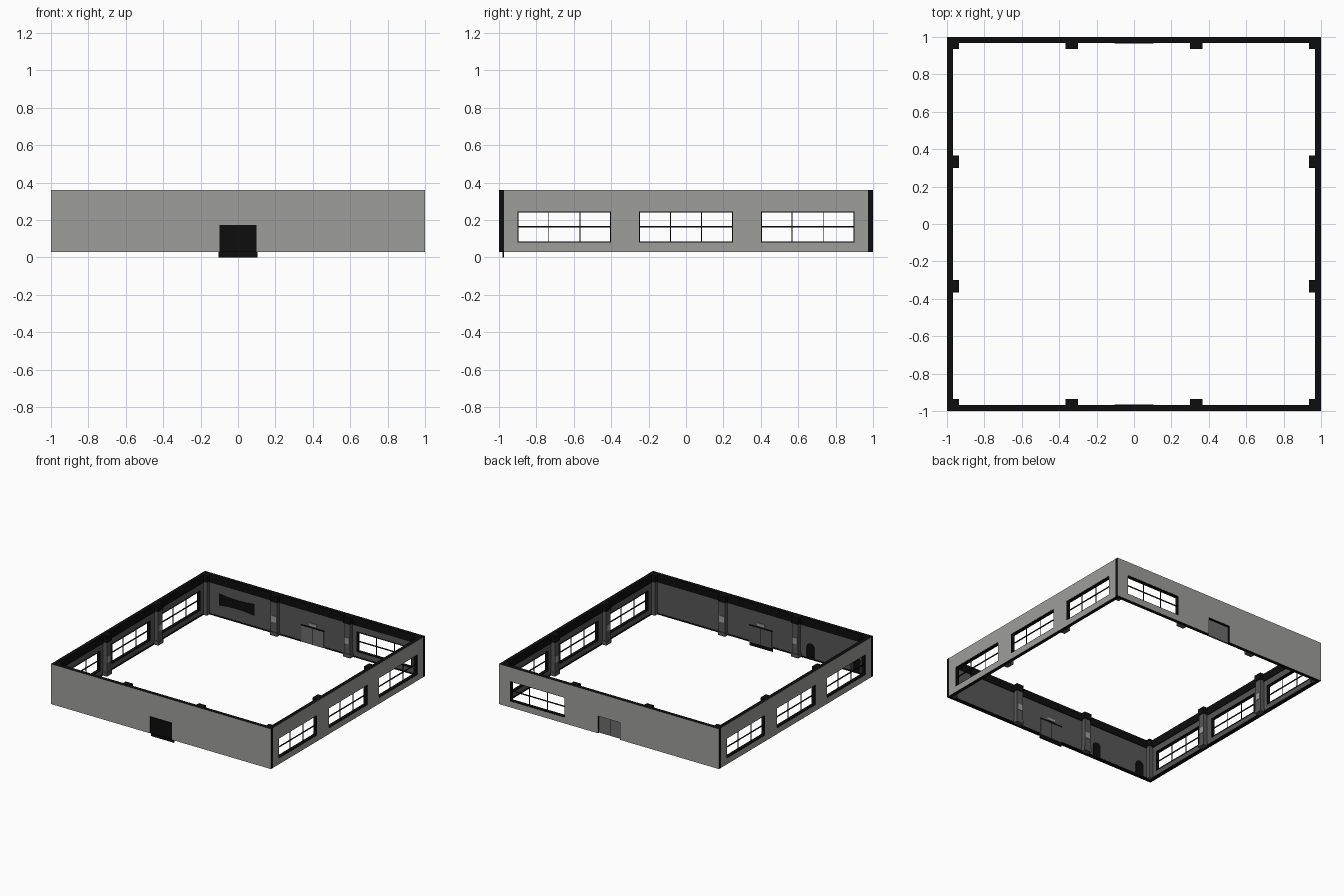
import bpy, bmesh, math
from mathutils import Matrix, Vector

if "Cube" in bpy.data.objects:
    bpy.data.objects.remove(bpy.data.objects["Cube"])


def mat(name, c):
    m = bpy.data.materials.new(name)
    m.diffuse_color = (*c, 1)
    m.use_nodes = True
    m.node_tree.nodes["Principled BSDF"].inputs["Base Color"].default_value = m.diffuse_color
    return m


OUTER = mat("outer wall grey", (0.34, 0.34, 0.33))
INNER = mat("inner wall dark grey", (0.095, 0.095, 0.095))
BLACK = mat("black trim", (0.004, 0.004, 0.004))
DOOR = mat("door grey", (0.15, 0.15, 0.15))
T = 0.026  # wall thickness


def finish(name, bm, k, mats):
    # wall-local space: x along the wall, y = -1 is the outside; k quarter turns
    bmesh.ops.recalc_face_normals(bm, faces=bm.faces)
    bm.transform(Matrix.Rotation(k * math.pi / 2, 4, 'Z'))
    me = bpy.data.meshes.new(name)
    bm.to_mesh(me)
    bm.free()
    for m in mats:
        me.materials.append(m)
    ob = bpy.data.objects.new(name, me)
    bpy.context.collection.objects.link(ob)
    return ob


def boxes(name, k, m, items):
    """Items are (u0, u1, depth0, depth1, z0, z1)."""
    bm = bmesh.new()
    for u0, u1, d0, d1, z0, z1 in items:
        c = Vector(((u0 + u1) / 2, -1 + (d0 + d1) / 2, (z0 + z1) / 2))
        s = Matrix.Diagonal((u1 - u0, d1 - d0, z1 - z0, 1))
        bmesh.ops.create_cube(bm, size=1, matrix=Matrix.Translation(c) @ s)
    return finish(name, bm, k, [m])


def wall(name, k, half, holes):
    """Grid of quads without the openings, thickened, coloured by direction."""
    us = sorted({-half, half, *[h[0] for h in holes], *[h[1] for h in holes]})
    zs = sorted({0.03, 0.36, *[h[2] for h in holes], *[h[3] for h in holes]})
    bm = bmesh.new()
    for a, b in zip(us, us[1:]):
        for c, d in zip(zs, zs[1:]):
            u, z = (a + b) / 2, (c + d) / 2
            if any(h[0] < u < h[1] and h[2] < z < h[3] for h in holes):
                continue
            bm.faces.new([bm.verts.new((x, -1, y)) for x, y in
                          ((a, c), (b, c), (b, d), (a, d))])
    bmesh.ops.remove_doubles(bm, verts=bm.verts, dist=1e-5)
    ext = bmesh.ops.extrude_face_region(bm, geom=bm.faces[:], use_keep_orig=True)
    bmesh.ops.translate(bm, vec=(0, T, 0),
                        verts=[v for v in ext["geom"] if isinstance(v, bmesh.types.BMVert)])
    bmesh.ops.recalc_face_normals(bm, faces=bm.faces)
    for f in bm.faces:
        f.material_index = 2
        if abs(f.normal.y) > 0.9:
            f.material_index = 0 if f.calc_center_median().y < -1 + T / 2 else 1
    finish(name, bm, k, [OUTER, INNER, BLACK])


def window(name, k, u0, u1, z0, z1):
    # black frame with three columns and two rows of open panes
    w, b = 0.005, 0.002
    zm = (z0 + z1) / 2
    parts = [(u0, u0 + w, 0.002, T + 0.004, z0, z1), (u1 - w, u1, 0.002, T + 0.004, z0, z1),
             (u0, u1, 0.002, T + 0.004, z0, z0 + w), (u0, u1, 0.002, T + 0.004, z1 - w, z1),
             (u0, u1, 0.01, 0.016, zm - 0.004, zm + 0.004)]
    for i in (1, 2):
        u = u0 + (u1 - u0) * i / 3
        parts.append((u - b, u + b, 0.01, 0.016, z0, z1))
    boxes(name, k, BLACK, parts)


def plate(name, k, pts, d0, d1, m):
    # thin flat outline fixed to the inside of a wall
    bm = bmesh.new()
    f = bm.faces.new([bm.verts.new((u, -1 + d0, z)) for u, z in pts])
    ext = bmesh.ops.extrude_face_region(bm, geom=[f], use_keep_orig=True)
    bmesh.ops.translate(bm, vec=(0, d1 - d0, 0),
                        verts=[v for v in ext["geom"] if isinstance(v, bmesh.types.BMVert)])
    finish(name, bm, k, [m])


WZ = (0.08, 0.245)
three = [(-0.9, -0.4, *WZ), (-0.25, 0.25, *WZ), (0.4, 0.9, *WZ)]
one = [(-0.9, -0.4, *WZ)]
doorway = (-0.1, 0.1, 0.03, 0.172)

# walls and windows
sides = ["front", "right", "back", "left"]
windows = [[], three, one, three]
for k, s in enumerate(sides):
    has_door = k % 2 == 0
    half = 1 if has_door else 1 - T
    wall(s + "_wall", k, half, windows[k] + ([doorway] if has_door else []))
    for i, w in enumerate(windows[k]):
        window(f"{s}_window_{i + 1}", k, *w)

    # black band along the top and thin skirting on the inside
    e = 1 - T
    boxes(s + "_top_band", k, BLACK, [(-e, e, T - 0.001, 0.032, 0.295, 0.36)])
    spans = [(-e, -0.11), (0.11, e)] if has_door else [(-e, e)]
    boxes(s + "_skirting", k, BLACK, [(a, b, T - 0.001, 0.03, 0.03, 0.04) for a, b in spans])

    # pillars with black caps and pale plates
    mids = (-0.333, 0.333)
    boxes(s + "_pillars", k, INNER,
          [(u - 0.028, u + 0.028, T, 0.06, 0.03, 0.31) for u in mids])
    boxes(s + "_pillar_caps", k, BLACK,
          [(u - 0.033, u + 0.033, T, 0.065, 0.305, 0.36) for u in mids])
    boxes(s + "_pillar_bases", k, INNER,
          [(u - 0.033, u + 0.033, T, 0.065, 0.03, 0.06) for u in mids])
    boxes(s + "_pillar_plates", k, OUTER,
          [(u - 0.022, u + 0.022, 0.059, 0.063, 0.14, 0.19) for u in mids])

    # corner post
    boxes(s + "_corner_post", k, INNER, [(0.94, e, T, 0.06, 0.03, 0.31)])
    boxes(s + "_corner_cap", k, BLACK, [(0.935, e, T, 0.065, 0.305, 0.36)])

    # double door, header strip and small sign above
    if has_door:
        boxes(s + "_door_leaves", k, DOOR if k else INNER,
              [(-0.1, -0.002, 0.016, 0.03, 0.03, 0.165),
               (0.002, 0.1, 0.016, 0.03, 0.03, 0.165)])
        boxes(s + "_door_header", k, BLACK, [(-0.105, 0.105, 0.018, 0.034, 0.165, 0.172),
                                             (-0.002, 0.002, 0.018, 0.028, 0.03, 0.165)])
        boxes(s + "_door_sign", k, OUTER, [(-0.035, 0.035, T, 0.031, 0.182, 0.202)])

# black outer door panel and threshold reaching the ground
boxes("front_door_panel", 0, BLACK, [(-0.1, 0.1, 0.006, 0.015, 0.028, 0.172),
                                     (-0.105, 0.105, 0.018, 0.027, 0, 0.03)])

# arched panels inside the front wall
for i, c in enumerate((-0.45, -0.87)):
    r = 0.036
    arc = [(c + r * math.cos(a * math.pi / 10), 0.125 + r * math.sin(a * math.pi / 10))
           for a in range(11)]
    plate(f"arched_panel_{i + 1}", 0, [(c - r, 0.032), (c + r, 0.032)] + arc,
          T, 0.031, BLACK)

# wall banner with curved edges inside the back wall
ts = [i / 6 - 1 for i in range(13)]
top = [(0.69 + 0.16 * t, 0.175 + 0.036 + 0.012 * t * t) for t in ts]
bottom = [(0.69 + 0.16 * t, 0.175 - 0.036 - 0.012 * t * t) for t in reversed(ts)]
plate("wall_banner", 2, top + bottom, T, 0.031, BLACK)
